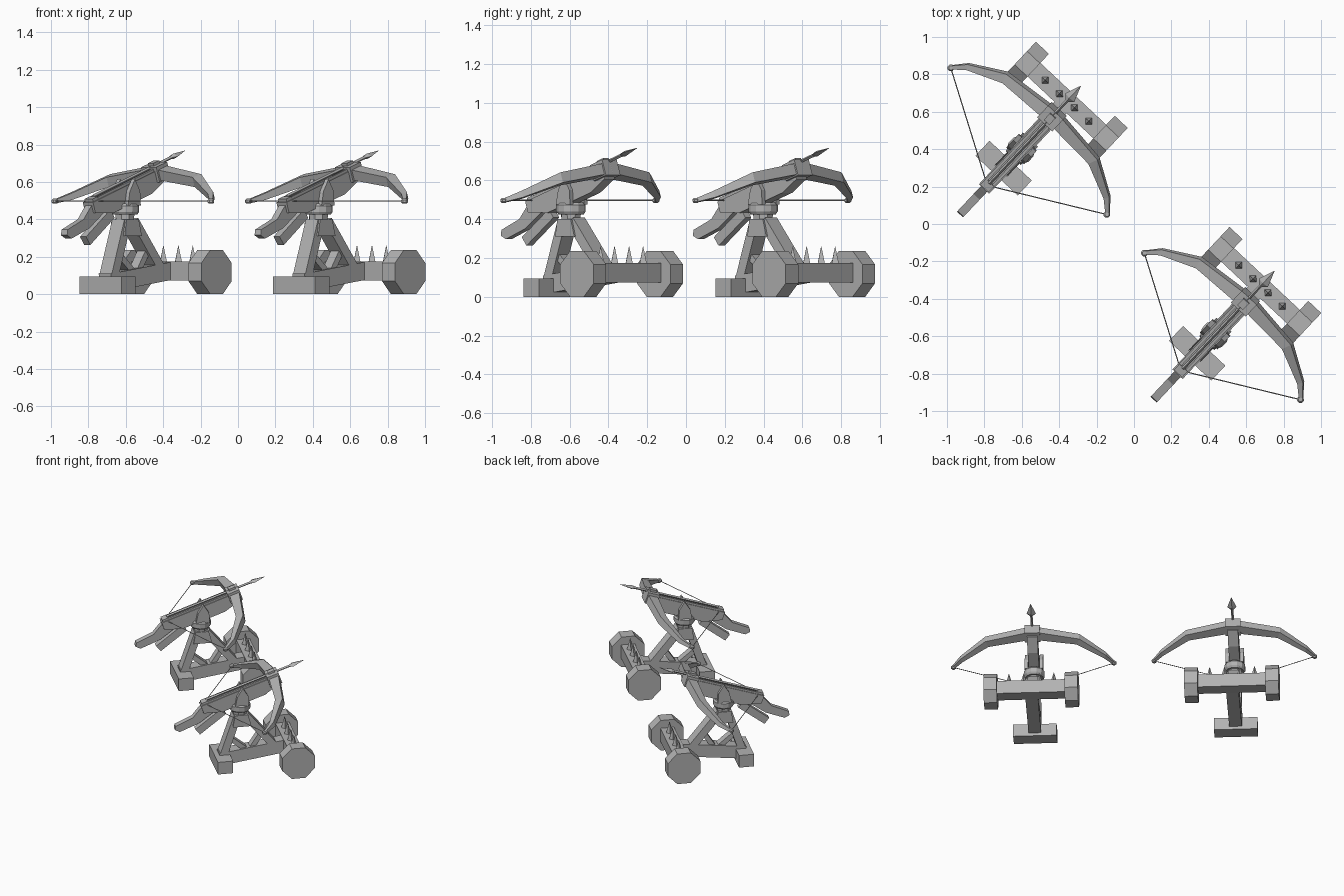
import bpy, bmesh
from math import radians, cos, sin, pi
from mathutils import Matrix, Vector

if "Cube" in bpy.data.objects:
    bpy.data.objects.remove(bpy.data.objects["Cube"])

grey = bpy.data.materials.new("weathered_grey")
grey.use_nodes = True
COLOUR = (0.45, 0.45, 0.45, 1)
grey.diffuse_color = COLOUR
grey.node_tree.nodes["Principled BSDF"].inputs["Base Color"].default_value = COLOUR

# Each engine is built with forward = +X, left = +Y, then turned and placed twice
TURN = Matrix.Rotation(radians(46.8), 4, 'Z')
SPOTS = [Vector((-0.605, 0.397, 0)), Vector((0.43, -0.593, 0))]
TILT = radians(18.8)


def finish(name, bm):
    bmesh.ops.recalc_face_normals(bm, faces=bm.faces)
    mesh = bpy.data.meshes.new(name)
    bm.to_mesh(mesh)
    bm.free()
    mesh.materials.append(grey)
    for spot, side in zip(SPOTS, ("rear", "front")):
        ob = bpy.data.objects.new(f"{name}_{side}_engine", mesh)
        ob.matrix_world = Matrix.Translation(spot) @ TURN
        bpy.context.scene.collection.objects.link(ob)


def loft(name, rings):
    """Skin a list of equal rings and cap both ends."""
    bm = bmesh.new()
    rows = [[bm.verts.new(p) for p in ring] for ring in rings]
    n = len(rows[0])
    for a, b in zip(rows, rows[1:]):
        for i in range(n):
            j = (i + 1) % n
            bm.faces.new((a[i], a[j], b[j], b[i]))
    bm.faces.new(rows[0])
    bm.faces.new(rows[-1])
    finish(name, bm)


def prism(name, outline, width, y=0):
    """Side outline (forward, height) extruded sideways."""
    loft(name, [[(u, y + s * width / 2, z) for u, z in outline] for s in (-1, 1)])


def box(name, u0, u1, z0, z1, width, y=0):
    prism(name, [(u0, z0), (u1, z0), (u1, z1), (u0, z1)], width, y)


def bar(name, a, b, thick, width, y=0):
    a, b = Vector(a), Vector(b)
    d = (b - a).normalized()
    n = Vector((-d.y, d.x)) * thick / 2
    prism(name, [a - n, b - n, b + n, a + n], width, y)


def stock_pt(s, h):
    """Point along the tilted stock: s from the nut, h above its top."""
    return (-0.26 + s * cos(TILT) - h * sin(TILT), 0.5 + s * sin(TILT) + h * cos(TILT))


def stock_box(name, s0, s1, h0, h1, width, y=0):
    prism(name, [stock_pt(*p) for p in ((s0, h0), (s1, h0), (s1, h1), (s0, h1))], width, y)


def turned(name, profile, sides, at=(0, 0), offset=0.5):
    """Upright polygonal column from (radius, height) pairs."""
    ring = [(i + offset) * 2 * pi / sides for i in range(sides)]
    loft(name, [[(at[0] + r * cos(a), at[1] + r * sin(a), z) for a in ring] for r, z in profile])


# Carriage: rear foot, spine beam, axle
box("foot_block", -0.19, -0.08, 0, 0.095, 0.31)
bar("spine_beam", (-0.15, 0.062), (0.34, 0.127), 0.095, 0.09)
box("axle", 0.31, 0.41, 0.073, 0.175, 0.56)

# Octagonal wheels
R = 0.118 / cos(pi / 8)
octagon = [(0.358 + R * cos((i + 0.5) * pi / 4), 0.118 + R * sin((i + 0.5) * pi / 4)) for i in range(8)]
for side, y in (("left", 0.289), ("right", -0.289)):
    prism(f"wheel_{side}", octagon, 0.095, y)

# Spikes on the axle
for i, y in enumerate((-0.16, -0.055, 0.055, 0.16)):
    turned(f"spike_{i + 1}", [(0.026, 0.17), (0.001, 0.26)], 4, (0.36, y), 0)

# A-frame legs and inner braces
bar("rear_leg", (-0.13, 0.08), (-0.025, 0.39), 0.055, 0.09)
bar("front_leg", (0.255, 0.12), (0.035, 0.39), 0.055, 0.09)
bar("rear_brace", (0.05, 0.11), (-0.085, 0.22), 0.035, 0.06)
bar("front_brace", (0.07, 0.11), (0.155, 0.24), 0.035, 0.06)
prism("leg_cap", [(-0.06, 0.31), (0.075, 0.31), (0.05, 0.4), (-0.045, 0.4)], 0.11)

# Swivel and yoke
turned("swivel_neck", [(0.05, 0.36), (0.055, 0.435)], 8)
turned("swivel_ring", [(0.066, 0.425), (0.076, 0.44), (0.076, 0.472), (0.066, 0.485)], 12)
for side, y in (("left", 0.053), ("right", -0.053)):
    prism(f"yoke_{side}", [(-0.045, 0.475), (0.055, 0.475), (0.05, 0.55), (0.01, 0.615), (-0.03, 0.55)], 0.025, y)
    stock_box(f"rail_{side}", 0.02, 0.52, -0.005, 0.014, 0.016, y * 0.45)

# Stock, grip and lever
prism("stock", [stock_pt(*p) for p in ((-0.03, 0), (0.54, 0), (0.54, -0.07), (0.42, -0.105), (0.1, -0.105), (-0.03, -0.06))], 0.075)
prism("grip", [(-0.26, 0.5), (-0.3, 0.455), (-0.345, 0.4), (-0.47, 0.345), (-0.475, 0.315), (-0.44, 0.297),
               (-0.3, 0.352), (-0.18, 0.44)], 0.045)
bar("lever", (-0.31, 0.285), (-0.12, 0.43), 0.055, 0.045)
stock_box("string_nut", -0.02, 0.025, -0.01, 0.016, 0.06)

# Bow mount
stock_box("bow_mount", 0.48, 0.57, -0.06, 0.025, 0.11)
stock_box("mount_lip", 0.5, 0.55, 0.02, 0.04, 0.04)

# Bow arms: forward, side, height, depth, thickness
half = [(0.25, 0.0, 0.655, 0.075, 0.06), (0.225, 0.325, 0.607, 0.055, 0.055),
        (0.13, 0.511, 0.525, 0.032, 0.035), (0.068, 0.572, 0.497, 0.02, 0.02)]
stations = [(u, -y, z, d, t) for u, y, z, d, t in half[:0:-1]] + half
along, up = Vector((cos(TILT), 0, sin(TILT))), Vector((-sin(TILT), 0, cos(TILT)))
rings = []
for u, y, z, d, t in stations:
    c = Vector((u, y, z))
    out = (along + Vector((0, y * 1.2, 0))).normalized()
    rings.append([c + out * d * a / 2 + up * t * b / 2 for a, b in ((-1, -1), (1, -1), (1, 1), (-1, 1))])
loft("bow", rings)

# Bow tips and string
nut = Vector((-0.262, 0, 0.497))
for side, s in (("left", 1), ("right", -1)):
    turned(f"bow_tip_{side}", [(0.012, 0.484), (0.019, 0.491), (0.019, 0.502), (0.012, 0.51)], 8, (0.063, s * 0.572))
    end = Vector((0.06, s * 0.568, 0.497))
    d = (end - nut).normalized()
    n = d.cross(Vector((0, 0, 1))) * 0.003
    k = Vector((0, 0, 0.003))
    loft(f"string_{side}", [[p + n, p + k, p - n, p - k] for p in (nut, end)])


# Bolt: shaft and leaf-shaped head
def bolt_ring(s, w, t):
    return [Vector((u, y, z)) for (u, z), y in
            ((stock_pt(s, 0.018), w), (stock_pt(s, 0.018 + t), 0), (stock_pt(s, 0.018), -w), (stock_pt(s, 0.018 - t), 0))]


loft("bolt_shaft", [bolt_ring(s, 0.009, 0.009) for s in (0.02, 0.69)])
loft("bolt_head", [bolt_ring(*p) for p in ((0.66, 0.009, 0.009), (0.685, 0.033, 0.014), (0.775, 0.001, 0.001))])
